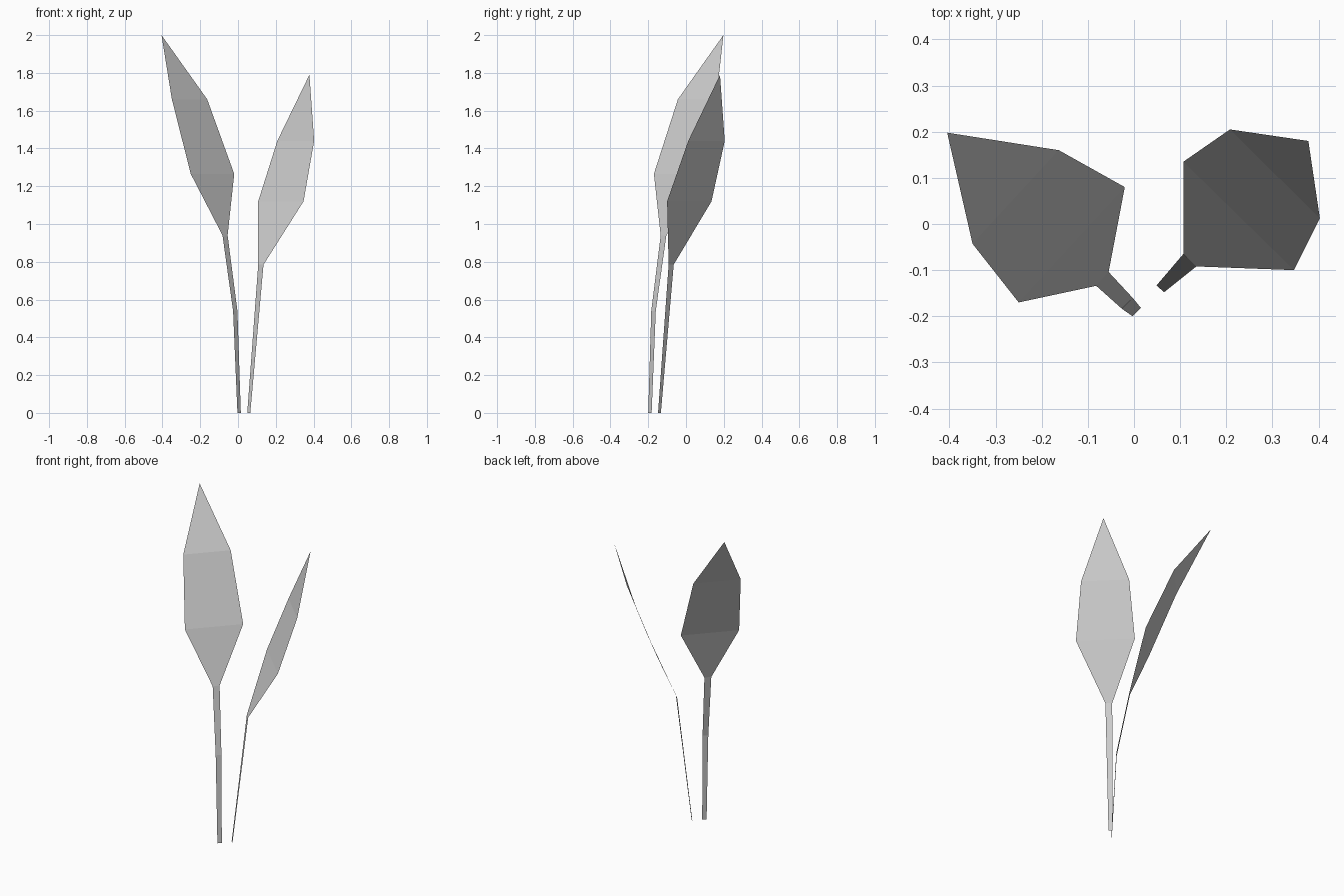
import bpy

old = bpy.data.objects.get("Cube")
if old:
    bpy.data.objects.remove(old, do_unlink=True)


def make_material(name, colour):
    mat = bpy.data.materials.new(name)
    mat.use_nodes = True
    mat.diffuse_color = colour
    mat.node_tree.nodes["Principled BSDF"].inputs["Base Color"].default_value = colour
    return mat


def blade(name, rows, tip, mat):
    """Flat leaf: left/right edge points (x, y) per height, closed by a tip."""
    verts, faces = [], []
    for z, left, right in rows:
        verts += [(*left, z), (*right, z)]
    for i in range(len(rows) - 1):
        a = 2 * i
        faces.append((a, a + 1, a + 3, a + 2))
    last = len(verts)
    verts.append(tip)
    faces.append((last - 2, last - 1, last))
    mesh = bpy.data.meshes.new(name)
    mesh.from_pydata(verts, [], faces)
    mesh.materials.append(mat)
    obj = bpy.data.objects.new(name, mesh)
    bpy.context.collection.objects.link(obj)
    return obj


grey = make_material("leaf grey", (0.6, 0.6, 0.6, 1))

# Tall leaf with a bent stem, leaning back to the right
blade("tall_leaf", [
    (0, (-0.003, -0.2), (0.015, -0.182)),
    (0.54, (-0.026, -0.184), (-0.003, -0.16)),
    (0.94, (-0.082, -0.134), (-0.055, -0.104)),
    (1.265, (-0.25, -0.17), (-0.02, 0.08)),
    (1.66, (-0.35, -0.043), (-0.163, 0.16)),
], (-0.405, 0.198, 2), grey)

# Short leaf with a straight stem, leaning back to the left
blade("short_leaf", [
    (0, (0.049, -0.133), (0.065, -0.148)),
    (0.785, (0.107, -0.065), (0.135, -0.092)),
    (1.12, (0.107, 0.135), (0.347, -0.1)),
    (1.44, (0.208, 0.205), (0.403, 0.012)),
], (0.378, 0.18, 1.79), grey)
